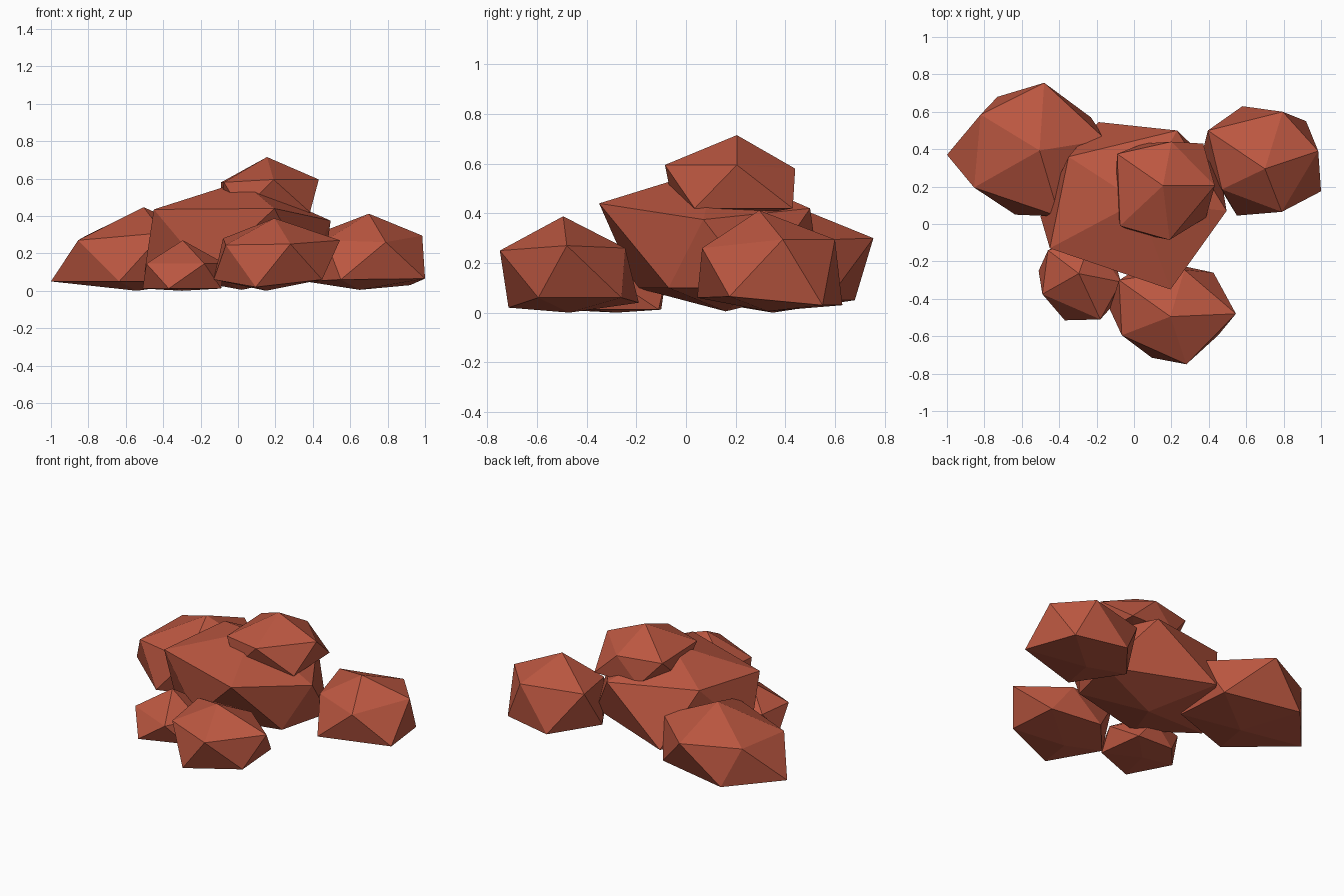
import bpy, bmesh

# One clay-red colour for the whole pile
clay = bpy.data.materials.new("clay_red")
clay.diffuse_color = (0.50, 0.095, 0.052, 1)


def ring(points, z):
    """Lift a plan outline to height z; a third value overrides the height."""
    return [(p[0], p[1], p[2] if len(p) > 2 else z) for p in points]


def rock(name, top, shoulder_z, shoulder, foot_z, foot, bottom):
    """Faceted boulder: peak, five-sided shoulder, staggered foot, low bottom."""
    bm = bmesh.new()
    for p in [top, bottom] + ring(shoulder, shoulder_z) + ring(foot, foot_z):
        bm.verts.new(p)
    hull = bmesh.ops.convex_hull(bm, input=bm.verts)
    spare = [v for v in hull["geom_interior"] if isinstance(v, bmesh.types.BMVert)]
    bmesh.ops.delete(bm, geom=spare, context="VERTS")
    bmesh.ops.recalc_face_normals(bm, faces=bm.faces)
    mesh = bpy.data.meshes.new(name)
    bm.to_mesh(mesh)
    bm.free()
    mesh.materials.append(clay)
    bpy.context.collection.objects.link(bpy.data.objects.new(name, mesh))


# Large central boulder
rock("main_rock", (0.02, 0.12, 0.585),
     0.44, [(-0.45, -0.13, 0.435), (0.195, -0.35), (0.495, 0.07, 0.375),
            (0.23, 0.50, 0.42), (-0.35, 0.36, 0.465)],
     0.10, [(-0.17, -0.20), (0.37, -0.07), (0.46, 0.28), (-0.19, 0.545), (-0.50, 0.04)],
     (0.02, 0.16, 0.005))

# Boulder resting on top
rock("top_rock", (0.155, 0.205, 0.715),
     0.58, [(-0.09, 0.375), (0.20, 0.44), (0.432, 0.205, 0.595),
            (0.19, -0.085, 0.595), (-0.075, -0.01)],
     0.42, [(0.02, -0.05), (0.385, 0.035), (0.37, 0.43), (0.05, 0.43), (-0.10, 0.20)],
     (0.16, 0.19, 0.38))

# Boulders around the base
rock("back_left_rock", (-0.505, 0.393, 0.447),
     0.29, [(-0.82, 0.585), (-0.48, 0.755, 0.30), (-0.15, 0.45), (-0.40, 0.04, 0.31),
            (-0.855, 0.195, 0.27)],
     0.05, [(-1.0, 0.37), (-0.73, 0.68), (-0.23, 0.57), (-0.20, 0.20), (-0.635, 0.05)],
     (-0.54, 0.35, 0.0))

rock("back_right_rock", (0.70, 0.295, 0.412),
     0.295, [(0.795, 0.60), (0.985, 0.39), (0.79, 0.065, 0.26), (0.47, 0.185, 0.27), (0.395, 0.50)],
     0.05, [(0.58, 0.63, 0.03), (0.92, 0.55, 0.03), (1.0, 0.175, 0.065), (0.55, 0.045, 0.06),
            (0.36, 0.36)],
     (0.65, 0.33, 0.005))

rock("front_rock", (0.195, -0.495, 0.388),
     0.26, [(0.545, -0.48, 0.27), (0.28, -0.75, 0.25), (-0.065, -0.595, 0.245),
            (-0.08, -0.30, 0.28), (0.27, -0.245)],
     0.06, [(0.095, -0.715, 0.02), (0.45, -0.595), (0.425, -0.26), (0.10, -0.19, 0.04),
            (-0.13, -0.455)],
     (0.15, -0.47, 0.0))

rock("small_front_rock", (-0.295, -0.265, 0.27),
     0.145, [(-0.49, -0.375), (-0.18, -0.51), (-0.07, -0.31), (-0.23, -0.08), (-0.46, -0.14)],
     0.012, [(-0.37, -0.515), (-0.51, -0.25), (-0.38, -0.10), (-0.13, -0.11), (-0.09, -0.41)],
     (-0.30, -0.28, 0.0))
